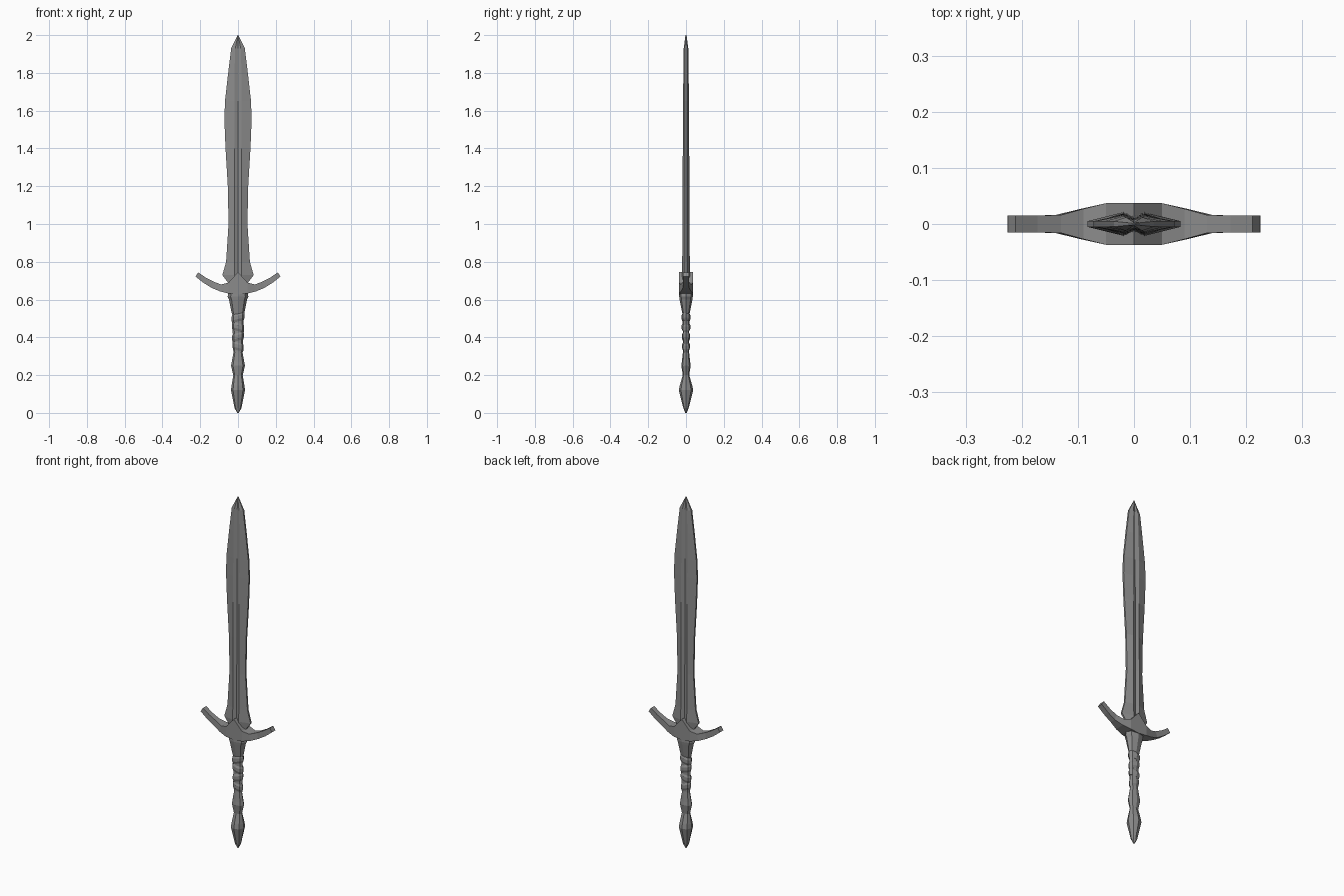
import bpy
from math import cos, sin, tau

# Dark iron colour for the whole sword
iron = bpy.data.materials.new("dark_iron")
iron.diffuse_color = (0.26, 0.26, 0.26, 1)


def loft(name, rings):
    """Bridge equal-sized rings of points and cap both ends, flat shaded."""
    n = len(rings[0])
    verts = [p for ring in rings for p in ring]
    faces = [(a + i, a + (i + 1) % n, a + n + (i + 1) % n, a + n + i)
             for a in range(0, n * (len(rings) - 1), n) for i in range(n)]
    faces.append(tuple(reversed(range(n))))
    faces.append(tuple(range(len(verts) - n, len(verts))))
    mesh = bpy.data.meshes.new(name)
    mesh.from_pydata(verts, [], faces)
    mesh.materials.append(iron)
    obj = bpy.data.objects.new(name, mesh)
    bpy.context.collection.objects.link(obj)
    return obj


def oval(rx, ry, z, tilt=0.0, sides=8):
    """Faceted oval ring, sloping across x by tilt."""
    pts = []
    for i in range(sides):
        a = tau * i / sides
        pts.append((rx * cos(a), ry * sin(a), z + tilt * cos(a)))
    return pts


# Blade: leaf outline with edge bevels and a central fuller on both faces
def blade_section(z, w, t):
    r, e = min(0.019, w * 0.4), min(0.005, t * 0.4)
    half = [(w, e), (r, t), (0, t * 0.6), (-r, t), (-w, e)]
    pts = half + [(-x, -y) for x, y in half]
    return [(x, y, z) for x, y in pts]


blade_profile = [(0.665, 0.040, 0.021), (0.685, 0.050, 0.021), (0.73, 0.083, 0.021),
                 (0.80, 0.063, 0.020), (1.00, 0.050, 0.019), (1.20, 0.054, 0.018),
                 (1.40, 0.066, 0.017), (1.55, 0.072, 0.016), (1.65, 0.069, 0.0155),
                 (1.80, 0.052, 0.014), (1.93, 0.036, 0.012), (2.00, 0.001, 0.003)]
loft("blade", [blade_section(*p) for p in blade_profile])

# Crossguard: upswept crescent with a pointed thick centre
# columns: lower x, lower z, upper x, upper z, half depth
arm = [(0.05, 0.632, 0.05, 0.690, 0.037), (0.095, 0.643, 0.09, 0.680, 0.027),
       (0.14, 0.662, 0.13, 0.695, 0.016), (0.185, 0.690, 0.172, 0.717, 0.015),
       (0.225, 0.722, 0.211, 0.744, 0.015)]
stations = [(-a, b, -c, d, y) for a, b, c, d, y in reversed(arm)]
stations += [(0, 0.627, 0, 0.745, 0.037)] + arm
loft("crossguard", [[(xl, -y, zl), (xl, y, zl), (xu, y, zu), (xu, -y, zu)]
                    for xl, zl, xu, zu, y in stations])

# Collar and grip core
loft("grip", [oval(rx, ry, z) for z, rx, ry in
              [(0.31, 0.023, 0.016), (0.34, 0.026, 0.016), (0.52, 0.030, 0.018),
               (0.53, 0.034, 0.020), (0.60, 0.048, 0.034), (0.615, 0.055, 0.036),
               (0.645, 0.050, 0.036)]])

# Slanted leather bands around the grip
for i in range(4):
    z = 0.352 + 0.051 * i
    s = 1 + 0.05 * i
    tilt = 0.008 if i % 2 else -0.008
    loft(f"grip_wrap_{i + 1}", [oval(0.027 * s, 0.016 * s, z - 0.021, tilt),
                                oval(0.030 * s, 0.021 * s, z - 0.008, tilt),
                                oval(0.030 * s, 0.021 * s, z + 0.010, tilt),
                                oval(0.027 * s, 0.016 * s, z + 0.021, tilt)])

# Pommel: knuckle above a pointed faceted end
loft("pommel", [oval(rx, ry, z) for z, rx, ry in
                [(0.0, 0.004, 0.004), (0.025, 0.018, 0.014), (0.12, 0.037, 0.038),
                 (0.145, 0.034, 0.033), (0.20, 0.025, 0.017), (0.25, 0.037, 0.025),
                 (0.27, 0.033, 0.022), (0.325, 0.023, 0.016)]])
